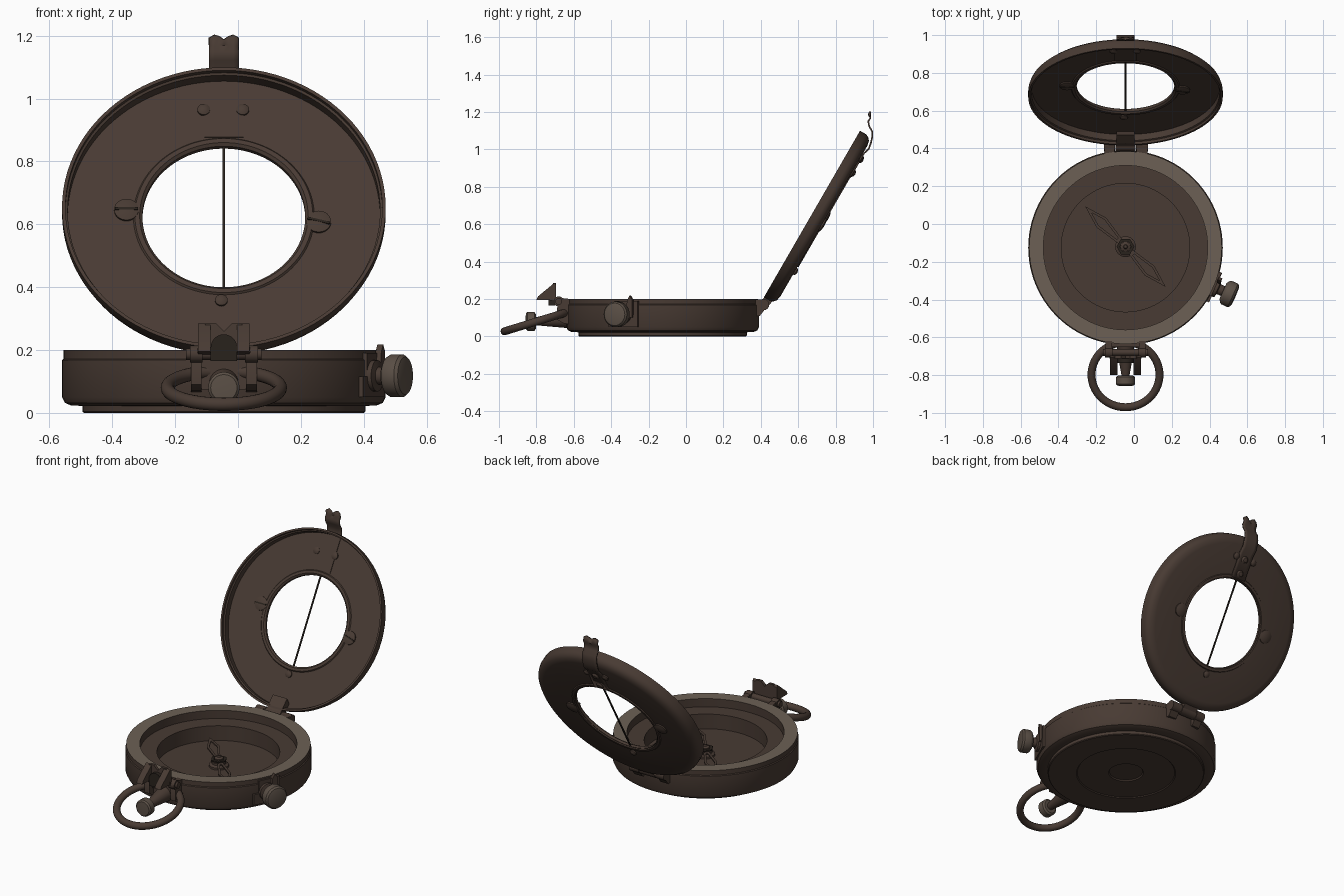
import bpy, bmesh, math
from mathutils import Matrix, Vector

if "Cube" in bpy.data.objects:
    bpy.data.objects.remove(bpy.data.objects["Cube"])

CX, CY = -0.045, -0.125          # case centre


def material(name, rgb):
    m = bpy.data.materials.new(name)
    m.diffuse_color = (*rgb, 1)
    m.use_nodes = True
    m.node_tree.nodes["Principled BSDF"].inputs["Base Color"].default_value = m.diffuse_color
    return m


BROWN = material("dark bronze", (0.065, 0.043, 0.033))
RIM = material("worn rim bronze", (0.15, 0.117, 0.09))
KNOB = material("worn knob bronze", (0.105, 0.08, 0.062))
DARK = material("blackened metal", (0.022, 0.016, 0.012))

I4 = Matrix.Identity(4)
YZ = Matrix(((0, 0, 1, 0), (1, 0, 0, 0), (0, 1, 0, 0), (0, 0, 0, 1)))  # drawn in y,z
XZ = Matrix.Rotation(math.radians(90), 4, 'X')                         # drawn in x,z
LID = Matrix.Translation((CX, 0.705, 0.635)) @ Matrix.Rotation(math.radians(60), 4, 'X')
KNOB_ANGLE = math.radians(-24)
SIDE = Matrix.Translation((CX, CY, 0)) @ Matrix.Rotation(KNOB_ANGLE, 4, 'Z')


def finish(name, bm, mat, M=I4, angle=32):
    bmesh.ops.remove_doubles(bm, verts=bm.verts, dist=1e-5)
    bmesh.ops.recalc_face_normals(bm, faces=bm.faces)
    bm.transform(M)
    me = bpy.data.meshes.new(name)
    bm.to_mesh(me)
    bm.free()
    me.materials.append(mat)
    me.shade_smooth()
    me.set_sharp_from_angle(angle=math.radians(angle))
    ob = bpy.data.objects.new(name, me)
    bpy.context.collection.objects.link(ob)
    return ob


def lathe(name, profile, mat, M=I4, segs=32, closed=False):
    """Spin an (r, z) profile around the local z axis."""
    bm = bmesh.new()
    rings = []
    for i in range(segs):
        a = 2 * math.pi * i / segs
        rings.append([bm.verts.new((r * math.cos(a), r * math.sin(a), z)) for r, z in profile])
    n = len(profile)
    for i in range(segs):
        A, B = rings[i], rings[(i + 1) % segs]
        for j in range(n if closed else n - 1):
            k = (j + 1) % n
            bm.faces.new((A[j], B[j], B[k], A[k]))
    bmesh.ops.remove_doubles(bm, verts=bm.verts, dist=1e-5)
    return finish(name, bm, mat, M)


def rod(name, p, q, r1, r2, mat, segs=24):
    p, q = Vector(p), Vector(q)
    d = q - p
    M = Matrix.Translation(p) @ d.to_track_quat('Z', 'Y').to_matrix().to_4x4()
    L = d.length
    return lathe(name, [(0, 0), (r1, 0), (r2, L), (0, L)], mat, M, segs)


def prism(name, pts, h0, h1, mat, M=I4):
    """Extrude a 2D outline from h0 to h1."""
    bm = bmesh.new()
    f = bm.faces.new([bm.verts.new((x, y, h0)) for x, y in pts])
    up = bmesh.ops.extrude_face_region(bm, geom=[f])['geom']
    bmesh.ops.translate(bm, vec=(0, 0, h1 - h0), verts=[v for v in up if isinstance(v, bmesh.types.BMVert)])
    return finish(name, bm, mat, M)


def rect(x0, x1, y0, y1):
    return [(x0, y0), (x1, y0), (x1, y1), (x0, y1)]


def arch(x, r, z0, z1, n=12):
    top = [(x + r * math.cos(math.pi * i / n), z1 - r + r * math.sin(math.pi * i / n)) for i in range(n + 1)]
    return [(x - r, z0), (x + r, z0)] + top


# Case: stepped base, round wall, flat rim, ledge and deep well
case = lathe("case", [(0, .012), (.095, .012), (.1, .005), (.28, .005), (.285, 0), (.445, 0),
                      (.45, .004), (.45, .022), (.487, .024), (.506, .032), (.515, .05), (.515, .168),
                      (.51, .172), (.51, .2), (.435, .2), (.435, .15), (.34, .15), (.34, .06), (0, .06)],
             BROWN, Matrix.Translation((CX, CY, 0)), 96)
case.data.materials.append(RIM)
for p in case.data.polygons:
    if p.normal.z > 0.9 and p.center.z > 0.16:
        p.material_index = 1

# Compass needle and pivot
PIVOT = Matrix.Translation((CX, CY + .005, 0))
lathe("pivot", [(0, .06), (.055, .06), (.055, .072), (.04, .08), (.04, .092), (.026, .095),
                (.026, .112), (.012, .118), (.008, .125), (0, .125)], BROWN, PIVOT, 24)
lathe("pivot_ring", [(.03, .098), (.047, .098), (.047, .106), (.03, .106)], DARK, PIVOT, 6, True)
outer = [(0, .302), (.036, .18), (.014, .03), (-.014, .03), (-.036, .18)]
inner = [(0, .255), (.022, .18), (.005, .06), (-.005, .06), (-.022, .18)]
for k, turn in enumerate((45, 225)):
    bm = bmesh.new()
    a, b = ([bm.verts.new((x, y, .09)) for x, y in s] for s in (outer, inner))
    faces = [bm.faces.new((a[i], a[(i + 1) % 5], b[(i + 1) % 5], b[i])) for i in range(5)]
    up = bmesh.ops.extrude_face_region(bm, geom=faces)['geom']
    bmesh.ops.translate(bm, vec=(0, 0, .008), verts=[v for v in up if isinstance(v, bmesh.types.BMVert)])
    finish(f"needle_arm_{k}", bm, BROWN, PIVOT @ Matrix.Rotation(math.radians(turn), 4, 'Z'))

# Lid: shallow cup with a round window
lathe("lid", [(.259, -.037), (.465, -.037), (.492, -.031), (.509, -.016), (.515, .002), (.515, .037),
              (.504, .037), (.504, .022), (.497, .018), (.497, -.02), (.288, -.02), (.283, -.014),
              (.268, -.014), (.259, -.022)], BROWN, LID, 96, True)
lathe("window_bead", [(.262, -.036), (.285, -.036), (.281, -.043), (.266, -.043)], BROWN, LID, 96, True)
prism("sighting_wire", rect(-.004, .004, -.265, .265), -.034, -.027, DARK, LID)

# Lid screws and rivets, on both faces
for x, y, r, slot in ((-.31, .022, .039, 0), (.302, -.022, .039, -15),
                      (-.064, .39, .02, None), (.06, .39, .02, None), (-.008, -.31, .02, None)):
    at = LID @ Matrix.Translation((x, y, 0))
    lathe("lid_fastener", [(0, -.052), (r * .6, -.05), (r, -.044), (r, -.013), (r * .6, -.008), (0, -.006)],
          BROWN, at, 24)
    if slot is not None:
        prism("screw_slot", rect(-r * .93, r * .93, -.004, .004), -.0115, -.0055, DARK,
              at @ Matrix.Rotation(math.radians(slot), 4, 'Z'))
prism("inner_clip_plate", rect(-.062, .062, .29, .485), -.021, -.016, BROWN, LID)

# Sprung sight strap on the lid back, ending in a notched tip
path = [(.27, -.041), (.42, -.041), (.455, -.052), (.49, -.045), (.52, -.036), (.545, -.02),
        (.56, .006), (.58, .024), (.602, .023), (.632, .042)]
bm = bmesh.new()
cols = []
for x, dip in ((-.0475, .012), (-.03, 0), (-.015, .006), (0, .018), (.015, .006), (.03, 0), (.0475, .012)):
    cols.append([bm.verts.new((x, v - (dip if i == len(path) - 1 else 0), n)) for i, (v, n) in enumerate(path)])
for A, B in zip(cols, cols[1:]):
    for j in range(len(path) - 1):
        bm.faces.new((A[j], B[j], B[j + 1], A[j + 1]))
strap = finish("sight_strap", bm, BROWN, LID, 50)
mod = strap.modifiers.new("thickness", 'SOLIDIFY')
mod.thickness = .009
mod.offset = 0
for v in (.3, .385):
    lathe("strap_rivet", [(0, -.058), (.014, -.055), (.022, -.046), (.022, -.036), (0, -.036)], BROWN,
          LID @ Matrix.Translation((0, v, 0)), 20)

# Hinge between case and lid
for k, (x0, x1) in enumerate(((-.16, -.1), (-.097, .007), (.01, .075))):
    rod(f"hinge_knuckle_{k}", (x0, .415, .17), (x1, .415, .17), .03, .03, BROWN)
    if k == 1:
        leaf = [(.4, .19), (.43, .15), (.49, .22), (.47, .26)]
    else:
        leaf = [(.37, .11), (.395, .11), (.43, .155), (.41, .198), (.37, .196)]
    prism(f"hinge_leaf_{k}", leaf, x0 + .004, x1 - .004, BROWN, YZ)

# Carrying ring
R, t = .18, .021
lathe("carrying_ring", [(R + t * math.cos(a * math.pi / 8), t * math.sin(a * math.pi / 8)) for a in range(16)],
      BROWN, Matrix.Translation((CX, -.798, .08)) @ Matrix.Rotation(math.radians(17), 4, 'X'), 56, True)

# Ring stud
rod("stud_shank", (CX, -.62, .095), (CX, -.81, .08), .052, .02, BROWN)
lathe("stud_head", [(0, 0), (.04, 0), (.05, .008), (.05, .045), (.042, .053), (0, .056)], KNOB,
      Matrix.Translation((CX, -.803, .08)) @ XZ, 28)

# Front sight bracket and its hinge
prism("bracket_plate", rect(CX - .1, CX + .1, .075, .18), .62, .652, BROWN, XZ)
rod("sight_hinge_pin", (CX - .12, -.68, .187), (CX + .12, -.68, .187), .018, .018, BROWN)
for s in (-1, 1):
    c = CX + s * .088
    prism("bracket_cheek", [(-.62, .065), (-.655, .07), (-.69, .09), (-.69, .15), (-.665, .205), (-.62, .2)],
          c - .017, c + .017, BROWN, YZ)
    rod("sight_knuckle", (c - .02, -.68, .187), (c + .02, -.68, .187), .027, .027, BROWN)
    w = CX + s * .062
    prism("sight_wing", [(-.8, .195), (-.79, .215), (-.705, .285), (-.695, .275), (-.695, .185), (-.735, .195)],
          w - .02, w + .02, BROWN, YZ)
prism("sight_plate", [(CX + x, z) for x, z in ((-.085, .19), (.085, .19), (.075, .265), (.055, .285), (.025, .285),
                      (0, .26), (-.025, .285), (-.055, .285), (-.075, .265))], .695, .712, BROWN, XZ)
prism("sight_arch", arch(CX, .042, .165, .25), .7, .735, DARK, XZ)

# Side locking knob with its mounting plate and lever
prism("knob_plate", rect(.47, .522, -.085, .085), .05, .115, BROWN, SIDE)
prism("knob_plate_upper", rect(.47, .52, -.05, .085), .115, .19, BROWN, SIDE)
prism("lock_lever", [(.02, .1), (.06, .1), (.06, .195), (.045, .218), (.03, .195)], .515, .535, BROWN, SIDE @ YZ)
KM = SIDE @ Matrix.Translation((0, 0, .118)) @ Matrix.Rotation(math.radians(90), 4, 'Y')
lathe("knob_shank", [(0, .5), (.05, .5), (.05, .535), (.028, .54), (.028, .58), (0, .58)], BROWN, KM, 24)
lathe("locking_knob", [(0, .565), (.045, .565), (.062, .575), (.068, .585), (.068, .622), (.06, .632),
                       (.045, .636), (0, .638)], KNOB, KM, 32)
